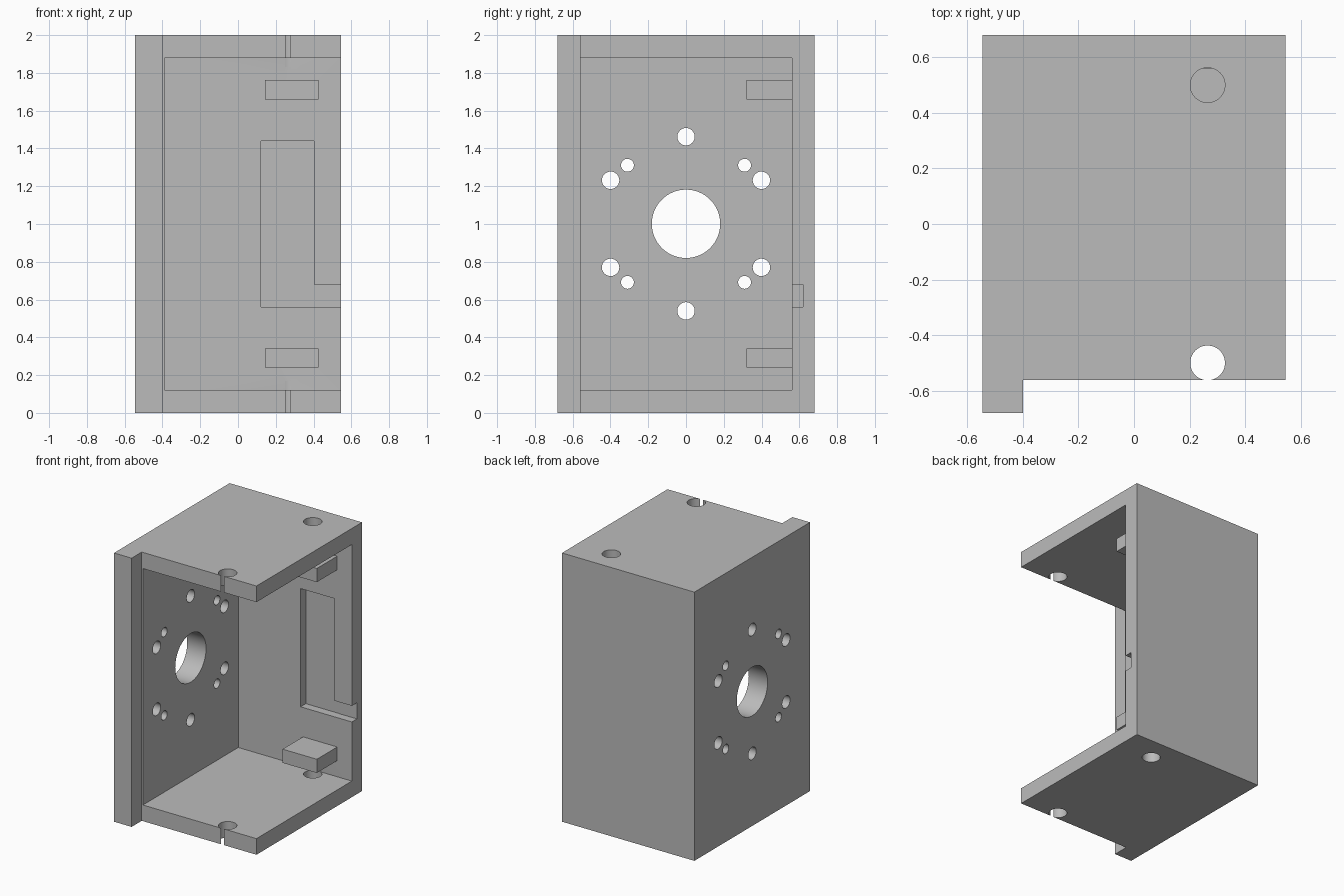
import bpy
from math import radians, sin, cos, pi

if "Cube" in bpy.data.objects:
    bpy.data.objects.remove(bpy.data.objects["Cube"])


def box(name, x0, x1, y0, y1, z0, z1):
    bpy.ops.mesh.primitive_cube_add(size=1, location=((x0 + x1) / 2, (y0 + y1) / 2, (z0 + z1) / 2))
    ob = bpy.context.object
    ob.name = name
    ob.scale = (x1 - x0, y1 - y0, z1 - z0)
    bpy.ops.object.transform_apply(location=True, rotation=True, scale=True)
    return ob


def rod(name, r, loc, depth, rot=(0, 0, 0)):
    bpy.ops.mesh.primitive_cylinder_add(vertices=64, radius=r, depth=depth, location=loc, rotation=rot)
    ob = bpy.context.object
    ob.name = name
    bpy.ops.object.transform_apply(location=True, rotation=True, scale=True)
    return ob


def combine(target, tool, operation):
    tool.hide_render = True
    mod = target.modifiers.new("bool", 'BOOLEAN')
    mod.operation, mod.solver, mod.object = operation, 'EXACT', tool
    bpy.context.view_layer.objects.active = target
    bpy.ops.object.modifier_apply(modifier=mod.name)
    bpy.data.objects.remove(tool, do_unlink=True)


# Housing shell: left mounting wall, back wall, top and bottom plates
housing = box("motor_housing", -0.545, 0.545, -0.68, 0.68, 0, 2)
cuts = [
    box("front_step", -0.40, 1, -1, -0.561, -0.5, 2.5),
    box("cavity", -0.39, 1, -1.2, 0.56, 0.12, 1.88),
    # Pocket in the back wall and its slightly shallower side channel
    box("pocket", 0.123, 0.403, 0.5, 0.622, 0.56, 1.44),
    box("channel", 0.39, 1.1, 0.5, 0.62, 0.56, 0.68),
]

# Bolt holes through both plates; the front ones break through the edge
for z in (0.05, 1.95):
    for y in (-0.5, 0.5):
        cuts.append(rod("plate_hole", 0.0625, (0.265, y, z), 0.24))


# Motor shaft opening and bolt pattern in the left wall
def wall_hole(r, y, z):
    cuts.append(rod("wall_hole", r, (-0.47, y, z), 0.4, (0, pi / 2, 0)))


CZ = 1.001
wall_hole(0.181, 0, CZ)
for i in range(6):
    a = pi / 2 + i * pi / 3
    wall_hole(0.046, 0.461 * cos(a), CZ + 0.461 * sin(a))
for sy in (-1, 1):
    for sz in (-1, 1):
        wall_hole(0.034, 0.31 * sy, CZ + 0.31 * sz)

for c in cuts:
    combine(housing, c, 'DIFFERENCE')

# Two support blocks on the back wall
for z in (0.24, 1.66):
    combine(housing, box("support_block", 0.143, 0.425, 0.32, 0.60, z, z + 0.102), 'UNION')

# Darker grey finish
grey = bpy.data.materials.new("dark_grey")
grey.diffuse_color = (0.5, 0.5, 0.5, 1)
grey.use_nodes = True
grey.node_tree.nodes["Principled BSDF"].inputs["Base Color"].default_value = grey.diffuse_color
housing.data.materials.clear()
housing.data.materials.append(grey)

bpy.ops.object.select_all(action='DESELECT')
housing.select_set(True)
bpy.context.view_layer.objects.active = housing
bpy.ops.object.shade_smooth_by_angle(angle=radians(30))
